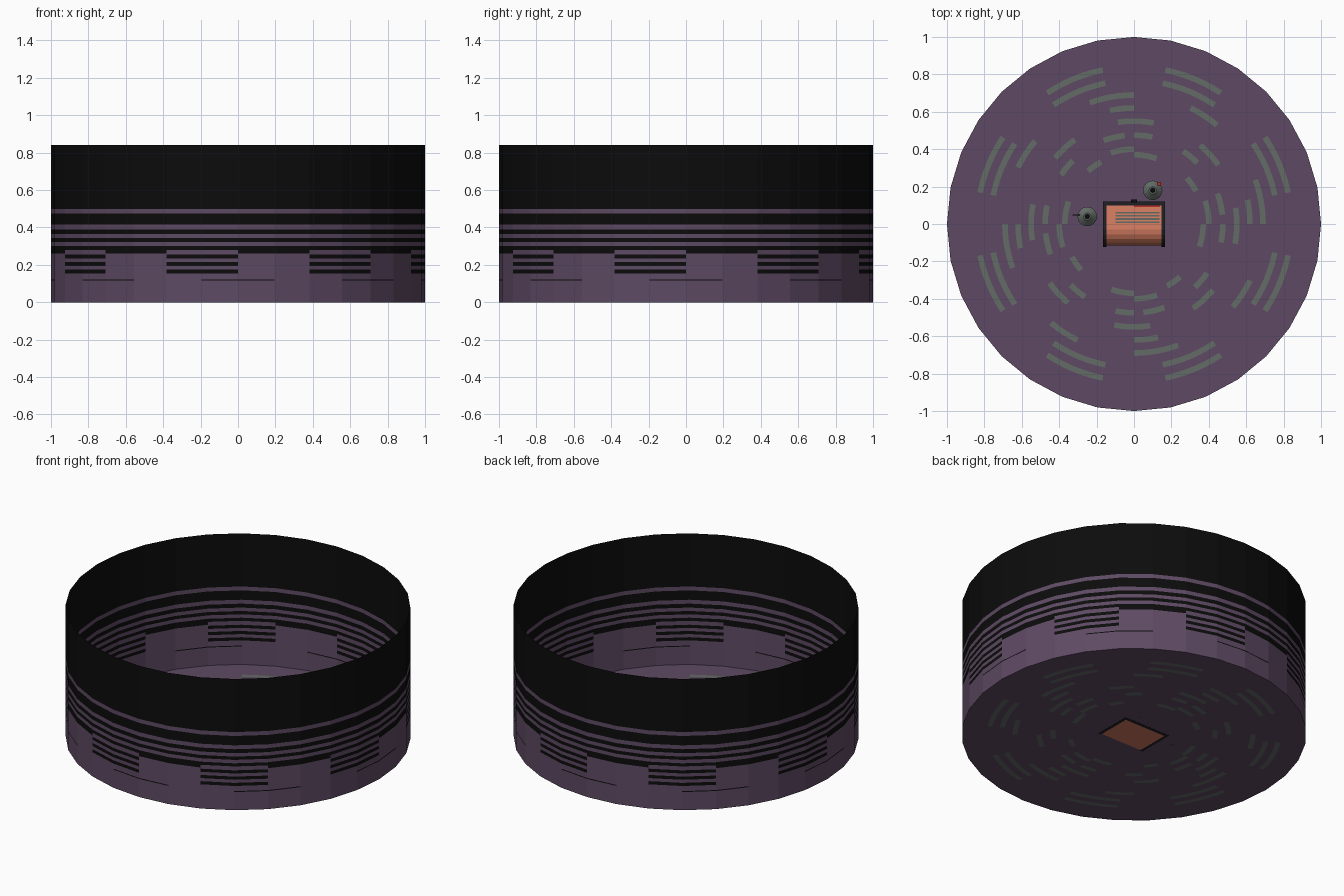
import bpy, bmesh, math
from math import radians, sin, cos

if "Cube" in bpy.data.objects:
    bpy.data.objects.remove(bpy.data.objects["Cube"])


def mat(name, r, g, b):
    m = bpy.data.materials.new(name)
    m.diffuse_color = (r, g, b, 1)
    m.use_nodes = True
    m.node_tree.nodes["Principled BSDF"].inputs["Base Color"].default_value = m.diffuse_color
    return m


PURPLE = mat("dusk purple", .112, .068, .126)
BLACK = mat("night black", .0035, .0035, .0035)
GREY = mat("moss grey", .125, .15, .135)
ORANGE = mat("terracotta", .62, .19, .11)
DARK = mat("charcoal", .014, .014, .018)
RED = mat("red", .5, .03, .02)


def finish(bm, name, mats):
    bmesh.ops.recalc_face_normals(bm, faces=bm.faces)
    me = bpy.data.meshes.new(name)
    bm.to_mesh(me)
    bm.free()
    for m in mats:
        me.materials.append(m)
    ob = bpy.data.objects.new(name, me)
    bpy.context.collection.objects.link(ob)
    return ob


def box(name, x0, x1, y0, y1, z0, z1, m):
    bm = bmesh.new()
    bmesh.ops.create_cube(bm, size=1)
    for v in bm.verts:
        v.co = ((x0 + x1) / 2 + v.co.x * (x1 - x0),
                (y0 + y1) / 2 + v.co.y * (y1 - y0),
                (z0 + z1) / 2 + v.co.z * (z1 - z0))
    return finish(bm, name, [m])


def cone(name, x, y, z0, z1, r0, r1, m, n=16):
    bm = bmesh.new()
    bmesh.ops.create_cone(bm, cap_ends=True, segments=n, radius1=r0, radius2=r1, depth=z1 - z0)
    bmesh.ops.translate(bm, verts=bm.verts, vec=(x, y, (z0 + z1) / 2))
    return finish(bm, name, [m])


def extrude_x(name, prof, x0, x1, m):
    bm = bmesh.new()
    f = bm.faces.new([bm.verts.new((x0, y, z)) for y, z in prof])
    g = bmesh.ops.extrude_face_region(bm, geom=[f])
    vs = [e for e in g["geom"] if isinstance(e, bmesh.types.BMVert)]
    bmesh.ops.translate(bm, verts=vs, vec=(x1 - x0, 0, 0))
    return finish(bm, name, [m])


# round wall with painted bands
SIDES = 32
levels = [0, .116, .122, .155, .175, .195, .215, .235, .255, .262, .28, .30,
          .322, .343, .365, .39, .415, .475, .50, .84]
full_bands = [(.28, .30), (.322, .343), (.365, .39), (.415, .475), (.50, .84)]
dash_bands = [(.155, .175), (.195, .215), (.235, .255)]


def inside(z, bands):
    return any(a < z < b for a, b in bands)


bm = bmesh.new()
rings = []
for z in levels:
    rings.append([bm.verts.new((sin(radians(11.25 * i)), -cos(radians(11.25 * i)), z))
                  for i in range(SIDES)])
for j in range(len(levels) - 1):
    z = (levels[j] + levels[j + 1]) / 2
    for i in range(SIDES):
        k = (i + 1) % SIDES
        f = bm.faces.new((rings[j][i], rings[j][k], rings[j + 1][k], rings[j + 1][i]))
        on = i % 4 in (2, 3)
        black = (inside(z, full_bands) or (on and inside(z, dash_bands))
                 or (not on and .262 < z < .28)
                 or (i % 4 in (0, 3) and .116 < z < .122))
        f.material_index = int(black)
finish(bm, "round_wall", [PURPLE, BLACK])

# floor disc
bm = bmesh.new()
bmesh.ops.create_circle(bm, cap_ends=True, segments=SIDES, radius=1)
bmesh.ops.translate(bm, verts=bm.verts, vec=(0, 0, .001))
finish(bm, "floor", [PURPLE])

# curved floor dashes, same pattern in each quarter
dashes = [(.84, 11.5, 33.5), (.84, 56.5, 78.5), (.768, 11.5, 34), (.768, 56, 78.5),
          (.69, 0, 20), (.69, 50, 64), (.62, 0, 12), (.55, -11, 9), (.55, 35, 50),
          (.475, 6, 20), (.475, -12, 0), (.47, 44, 56), (.40, 0, 18),
          (.37, -19, 0), (.375, 28, 41)]
bm = bmesh.new()
for q in range(4):
    for r, a, b in dashes:
        for z in (0, .003):
            prev = None
            for s in range(7):
                t = radians(90 * q + a + (b - a) * s / 6)
                pair = [bm.verts.new((k * cos(t), k * sin(t), z)) for k in (r - .015, r + .015)]
                if prev:
                    bm.faces.new((prev[0], prev[1], pair[1], pair[0]))
                prev = pair
finish(bm, "floor_dashes", [GREY])

# central cabinet with a rounded front
arc = [(-.03 - .085 * sin(radians(a)), .225 + .085 * cos(radians(a))) for a in range(90, -1, -18)]
extrude_x("cabinet_body", [(-.115, 0)] + arc + [(.10, .285), (.10, 0)], -.146, .146, ORANGE)
rim = [(-.03 - .092 * sin(radians(a)), .225 + .088 * cos(radians(a))) for a in range(90, -1, -18)]
for s, side in ((-1, "left"), (1, "right")):
    extrude_x("cabinet_side_" + side, [(-.122, 0)] + rim + [(.115, .285), (.115, 0)],
              min(s * .146, s * .165), max(s * .146, s * .165), DARK)
box("cabinet_back", -.165, .165, .10, .12, 0, .285, DARK)
box("back_knob", -.015, .015, .112, .132, .24, .29, BLACK)
box("red_trim", 0, .14, .09, .098, .283, .29, RED)

# grey slats on the cabinet top
for i in range(4):
    y = .005 + i * .017
    z = .31 - (y + .03) * .025 / .13
    box("top_slat", -.10, .135, y, y + .009, z - .006, z + .002, GREY)

# two small round stands
for x, y, n in ((-.25, .04, "left"), (.10, .18, "rear")):
    cone("stand_post_" + n, x, y, .001, .12, .014, .014, DARK, 8)
    cone("stand_disc_" + n, x, y, .11, .14, .052, .02, GREY)
    cone("stand_cap_" + n, x, y, .14, .152, .013, .01, BLACK, 8)
box("left_pointer", -.33, -.29, .045, .051, .115, .121, DARK)
box("rear_pointer", .125, .145, .205, .225, .115, .123, RED)
